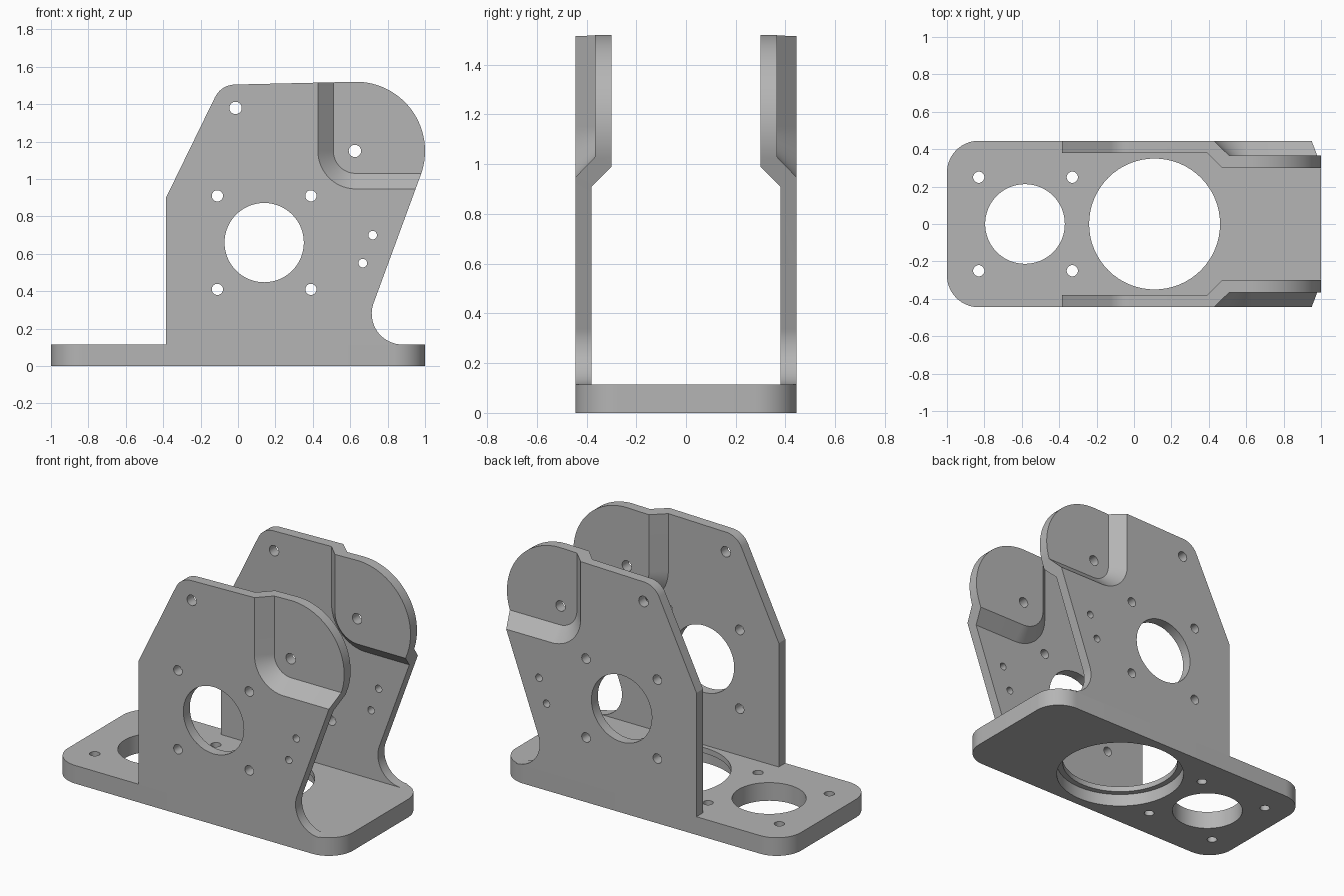
import bpy
import bmesh
from math import cos, sin, pi, radians

cube = bpy.data.objects.get("Cube")
if cube:
    bpy.data.objects.remove(cube, do_unlink=True)

grey = bpy.data.materials.new("machined grey")
grey.use_nodes = True
colour = (0.46, 0.46, 0.46, 1)
grey.diffuse_color = colour
grey.node_tree.nodes["Principled BSDF"].inputs["Base Color"].default_value = colour


def arc(cx, cy, r, start, end, steps=24):
    angles = [radians(start + (end - start) * i / steps) for i in range(steps + 1)]
    return [(cx + r * cos(a), cy + r * sin(a)) for a in angles]


def add_loft(bm, lower, upper, axis, lo, hi):
    """Closed solid between two outlines lying across the given axis."""
    def place(p, h):
        return (p[0], h, p[1]) if axis == "y" else (p[0], p[1], h)
    a = [bm.verts.new(place(p, lo)) for p in lower]
    b = [bm.verts.new(place(p, hi)) for p in upper]
    bm.faces.new(a)
    bm.faces.new(b)
    for i in range(len(a)):
        j = (i + 1) % len(a)
        bm.faces.new((a[i], a[j], b[j], b[i]))


def make_object(name, lofts):
    bm = bmesh.new()
    for loft in lofts:
        add_loft(bm, *loft)
    bmesh.ops.recalc_face_normals(bm, faces=bm.faces)
    mesh = bpy.data.meshes.new(name)
    bm.to_mesh(mesh)
    bm.free()
    mesh.materials.append(grey)
    ob = bpy.data.objects.new(name, mesh)
    bpy.context.collection.objects.link(ob)
    return ob


def activate(ob):
    bpy.ops.object.select_all(action="DESELECT")
    ob.select_set(True)
    bpy.context.view_layer.objects.active = ob


def subtract(ob, cutter):
    activate(ob)
    mod = ob.modifiers.new("cut", "BOOLEAN")
    mod.operation = "DIFFERENCE"
    mod.solver = "EXACT"
    mod.object = cutter
    bpy.ops.object.modifier_apply(modifier=mod.name)
    bpy.data.objects.remove(cutter, do_unlink=True)


def hole(x, y, r, axis, lo, hi):
    ring = arc(x, y, r, 0, 360, 64 if r > 0.1 else 32)[:-1]
    return (ring, ring, axis, lo, hi)


# Base plate with rounded corners
W, R, T = 0.445, 0.17, 0.115
outline = []
for sx, sy, start in ((1, 1, 0), (-1, 1, 90), (-1, -1, 180), (1, -1, 270)):
    outline += arc(sx * (1 - R), sy * (W - R), R, start, start + 90, 16)
base = make_object("base_plate", [(outline, outline, "z", 0, T)])

# Through holes, then the counterbore under the large one
holes = [hole(-0.583, 0, 0.213, "z", -1, 1), hole(0.11, 0, 0.35, "z", -1, 1)]
holes += [hole(x, y, 0.03, "z", -1, 1) for x in (-0.83, -0.33) for y in (-0.25, 0.25)]
subtract(base, make_object("base_holes", holes))
subtract(base, make_object("counterbore", [hole(0.11, 0, 0.386, "z", -1, 0.08)]))

# Side plate blank, thick enough to hold the inward step
CX, CZ = 0.63, 1.15
side = [(-0.385, T), (0.88, T)]
side += arc(0.88, T + 0.165, 0.165, 270, 160)[1:]
side += arc(CX, CZ, 0.37, -20, 90, 40)
side += arc(-0.015, 1.385, 0.12, 91, 154, 12)
side += [(-0.385, 0.9)]
plates = make_object("side_plates", [(side, side, "y", 0.30, W)])


def step_region(r):
    """Upper right corner zone whose rounded edge sits r away from the pivot."""
    return [(3, 3), (CX - r, 3)] + arc(CX, CZ, r, 180, 270, 20) + [(3, CZ - r)]


# Outer pocket with sloped walls
pocket = (step_region(0.12), step_region(0.26), "y", 0.365, 0.50)
subtract(plates, make_object("outer_pocket", [pocket]))

# Inner face cut back everywhere except the sloped step
box = [(-2, -1), (2.5, -1), (2.5, 2.5), (-2, 2.5)]
relief = make_object("inner_relief", [(box, box, "y", 0.27, 0.38)])
step = (step_region(0.11), step_region(0.29), "y", 0.25, 0.43)
subtract(relief, make_object("inner_step", [step]))
subtract(plates, relief)

# Motor opening, bolt holes, pivot hole and small fixing holes
holes = [hole(0.14, 0.66, 0.212, "y", 0, 1)]
holes += [hole(x, z, 0.03, "y", 0, 1) for x in (-0.11, 0.39) for z in (0.41, 0.91)]
holes += [hole(x, z, 0.033, "y", 0, 1) for x, z in ((-0.013, 1.38), (0.625, CZ))]
holes += [hole(x, z, 0.023, "y", 0, 1) for x, z in ((0.72, 0.7), (0.667, 0.55))]
subtract(plates, make_object("side_holes", holes))

# Second side plate by mirroring
activate(plates)
mirror = plates.modifiers.new("mirror", "MIRROR")
mirror.use_axis = (False, True, False)
bpy.ops.object.modifier_apply(modifier=mirror.name)

for ob in (base, plates):
    activate(ob)
    bpy.ops.object.shade_smooth_by_angle(angle=radians(25))
